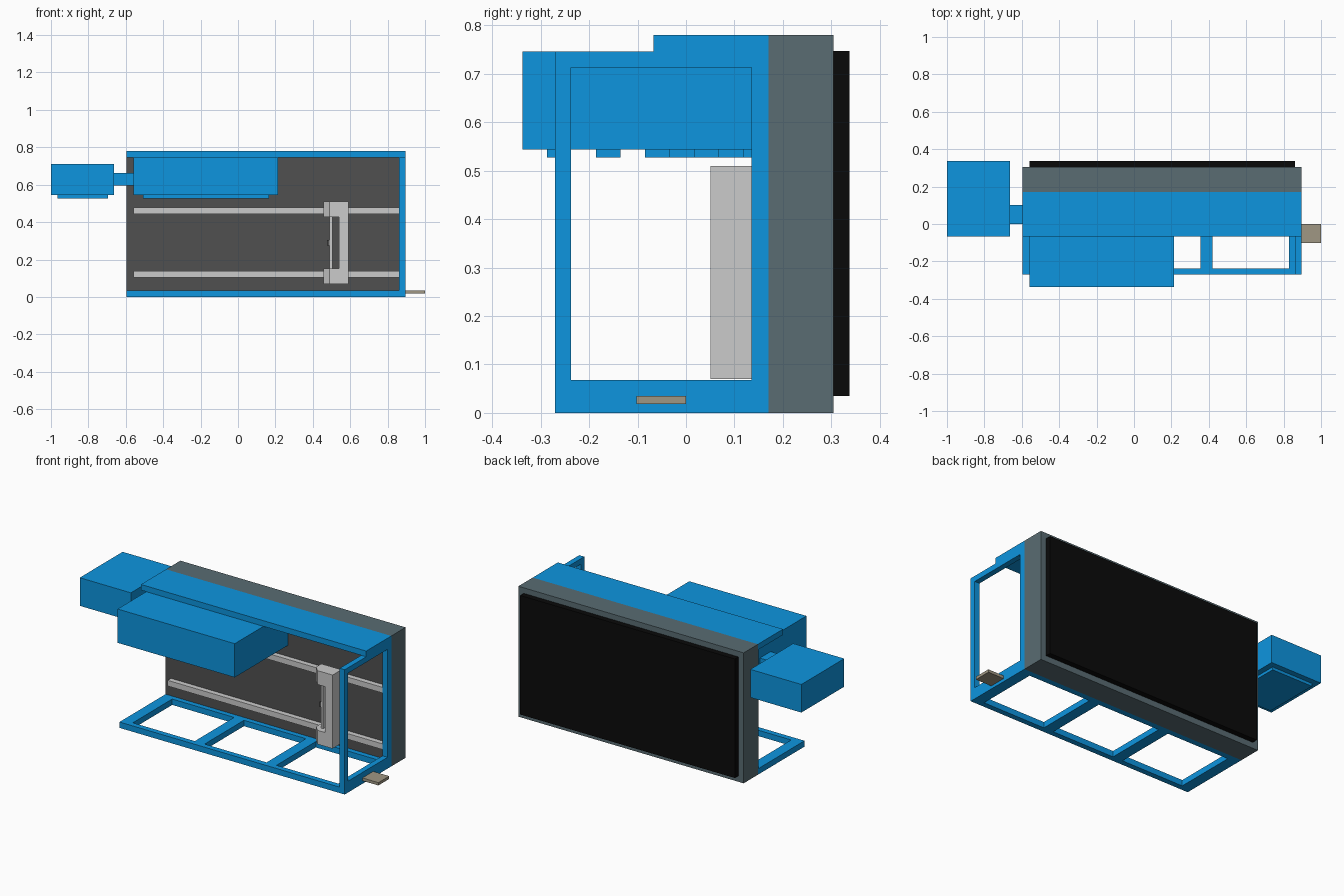
import bpy, bmesh

if "Cube" in bpy.data.objects:
    bpy.data.objects.remove(bpy.data.objects["Cube"])


def material(name, rgb):
    m = bpy.data.materials.new(name)
    m.diffuse_color = (*rgb, 1)
    m.use_nodes = True
    m.node_tree.nodes["Principled BSDF"].inputs["Base Color"].default_value = m.diffuse_color
    return m


BLUE = material("blue", (0.004, 0.30, 0.74))
SLATE = material("slate", (0.10, 0.15, 0.17))
DARK = material("dark_grey", (0.08, 0.08, 0.08))
BLACK = material("black", (0.003, 0.003, 0.003))
TAN = material("tan", (0.35, 0.31, 0.23))


def finish(name, bm, mat):
    bmesh.ops.recalc_face_normals(bm, faces=bm.faces)
    me = bpy.data.meshes.new(name)
    bm.to_mesh(me)
    bm.free()
    ob = bpy.data.objects.new(name, me)
    bpy.context.collection.objects.link(ob)
    if mat:
        me.materials.append(mat)
    return ob


def box(name, x, y, z, mat=None):
    bm = bmesh.new()
    bmesh.ops.create_cube(bm, size=1)
    for v in bm.verts:
        v.co = [(r[0] + r[1]) / 2 + c * (r[1] - r[0]) for r, c in zip((x, y, z), v.co)]
    return finish(name, bm, mat)


def prism(name, pts, z, mat=None):
    bm = bmesh.new()
    face = bm.faces.new([bm.verts.new((px, py, z[0])) for px, py in pts])
    ext = bmesh.ops.extrude_face_region(bm, geom=[face])
    top = [g for g in ext["geom"] if isinstance(g, bmesh.types.BMVert)]
    bmesh.ops.translate(bm, verts=top, vec=(0, 0, z[1] - z[0]))
    return finish(name, bm, mat)


# Overall extents of the cabinet
L, R = -0.595, 0.895
FRONT, MID, TOP = -0.27, 0.17, 0.78

# Rear housing, its dark front plate and the black rear panel
box("rear_housing", (L, R), (MID, 0.305), (0, TOP), SLATE)
box("front_plate", (L, 0.862), (0.166, 0.17), (0.035, 0.747), DARK)
box("rear_panel", (-0.56, 0.86), (0.305, 0.338), (0.035, 0.747), BLACK)

# Base frame: two long rails and four cross bars
box("base_front_rail", (L, R), (FRONT, -0.237), (0, 0.035), BLUE)
box("base_back_rail", (L, R), (0.135, MID), (0, 0.035), BLUE)
for i, (a, b) in enumerate([(L, -0.53), (-0.12, -0.055), (0.355, 0.42), (0.83, R)]):
    box(f"base_cross_bar_{i}", (a, b), (-0.237, 0.135), (0, 0.035), BLUE)

# Right side frame
SX = (0.862, R)
box("side_front_post", SX, (FRONT, -0.237), (0.035, 0.746), BLUE)
box("side_back_post", SX, (0.135, MID), (0.035, 0.746), BLUE)
box("side_bottom_bar", SX, (-0.237, 0.135), (0.035, 0.068), BLUE)
box("side_top_bar", SX, (-0.237, 0.135), (0.713, 0.746), BLUE)

# Roof slab
box("roof_slab", (L, R), (-0.067, MID), (0.746, TOP), BLUE)

# Upper cabinet with slats underneath
box("upper_cabinet", (-0.56, 0.215), (-0.338, 0.168), (0.544, 0.746), BLUE)
for i in range(5):
    y = -0.287 + 0.1013 * i
    box(f"cabinet_slat_{i}", (-0.508, 0.165), (y, min(y + 0.05, 0.166)), (0.527, 0.544), BLUE)

# Outboard unit on the left and its connecting arm
box("outboard_unit", (-1.0, -0.662), (-0.067, 0.338), (0.544, 0.712), BLUE)
box("outboard_base_plate", (-0.966, -0.696), (-0.034, 0.305), (0.527, 0.544), BLUE)
box("connecting_arm", (-0.662, -0.56), (0.0, 0.102), (0.595, 0.662), BLUE)

# Slide rails
for name, z in (("lower", 0.105), ("upper", 0.443)):
    box(f"{name}_slide_rail", (-0.56, 0.862), (0.135, 0.166), (z, z + 0.034))

# C-shaped carriage: two chamfered arms joined by a column, with a thin rod and sensor
arm = [(0.457, 0.135), (0.457, 0.085), (0.49, 0.051), (0.59, 0.051), (0.59, 0.135)]
for name, z in (("lower", (0.07, 0.153)), ("upper", (0.427, 0.51))):
    prism(f"{name}_carriage_arm", arm, z)
box("carriage_column", (0.541, 0.59), (0.051, 0.135), (0.153, 0.427))
box("carriage_rod", (0.49, 0.504), (0.085, 0.12), (0.153, 0.427))
box("carriage_sensor", (0.475, 0.49), (0.09, 0.115), (0.275, 0.305), DARK)

# Side step tab
box("side_tab", (R, 1.0), (-0.102, 0.0), (0.018, 0.035), TAN)
